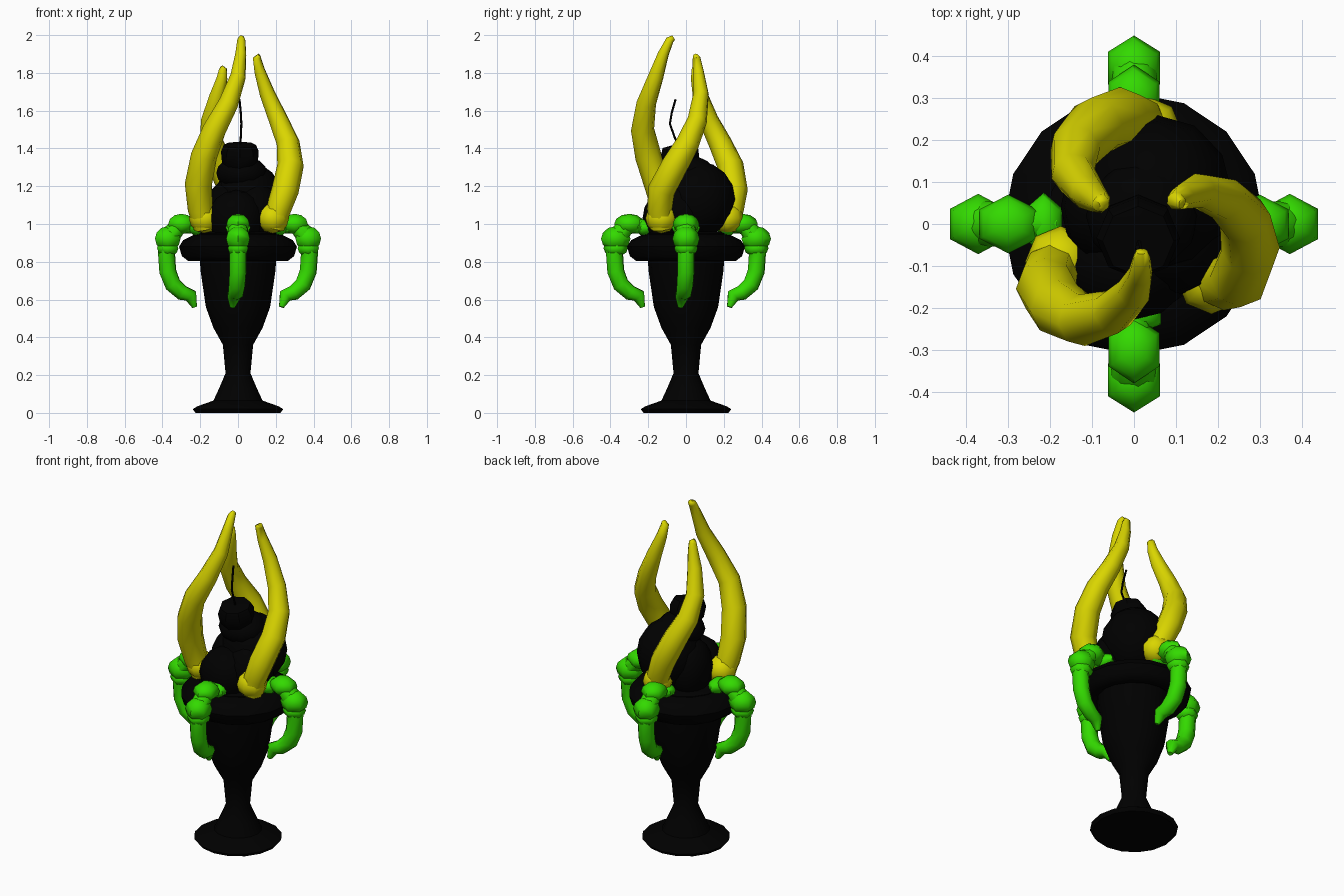
import bpy, bmesh, math
from mathutils import Vector, Matrix

cube = bpy.data.objects.get("Cube")
if cube:
    bpy.data.objects.remove(cube, do_unlink=True)


def material(name, rgb):
    m = bpy.data.materials.new(name)
    m.use_nodes = True
    m.diffuse_color = (*rgb, 1)
    m.node_tree.nodes["Principled BSDF"].inputs["Base Color"].default_value = (*rgb, 1)
    return m


black = material("black", (0, 0, 0))
yellow = material("yellow", (.7, .67, 0))
green = material("green", (.033, .7, 0))


def finish(name, bm, mat, angle=40):
    bmesh.ops.recalc_face_normals(bm, faces=bm.faces)
    mesh = bpy.data.meshes.new(name)
    bm.to_mesh(mesh)
    bm.free()
    mesh.materials.append(mat)
    ob = bpy.data.objects.new(name, mesh)
    bpy.context.collection.objects.link(ob)
    bpy.ops.object.select_all(action='DESELECT')
    ob.select_set(True)
    bpy.context.view_layer.objects.active = ob
    bpy.ops.object.shade_smooth_by_angle(angle=math.radians(angle))
    return ob


def skin(bm, rings):
    # bridge successive vertex loops and cap both ends
    n = len(rings[0])
    loops = [[bm.verts.new(p) for p in ring] for ring in rings]
    for a, b in zip(loops, loops[1:]):
        for i in range(n):
            j = (i + 1) % n
            bm.faces.new((a[i], a[j], b[j], b[i]))
    bm.faces.new(loops[0])
    bm.faces.new(loops[-1])


def circle(n):
    return [(math.cos(i * math.tau / n), math.sin(i * math.tau / n)) for i in range(n)]


def lathe(name, profile, mat, sides=16):
    bm = bmesh.new()
    skin(bm, [[(r * c, r * s, z) for c, s in circle(sides)] for r, z in profile])
    return finish(name, bm, mat)


def add_tube(bm, path, radii, sides):
    pts = [Vector(p) for p in path]
    rings = []
    side = None
    for i, p in enumerate(pts):
        t = (pts[min(i + 1, len(pts) - 1)] - pts[max(i - 1, 0)]).normalized()
        if side is None:
            side = t.orthogonal()
        side = (side - t * side.dot(t)).normalized()
        up = t.cross(side)
        rings.append([p + (side * c + up * s) * radii[i] for c, s in circle(sides)])
    skin(bm, rings)


def add_ball(bm, centre, size, u=8, v=6, turn=0):
    mat = (Matrix.Translation(centre) @ Matrix.Diagonal((*size, 1))
           @ Matrix.Rotation(turn, 4, 'Z'))
    bmesh.ops.create_uvsphere(bm, u_segments=u, v_segments=v, radius=1, matrix=mat)


# Footed glass and the topping swelling over its rim
lathe("goblet", [(.225, 0), (.24, .02), (.215, .035), (.13, .065), (.1, .13), (.066, .21),
                 (.08, .36), (.13, .45), (.17, .56), (.198, .75), (.212, .95), (.19, .96)], black)
lathe("collar", [(.19, .83), (.225, .805), (.265, .805), (.297, .83), (.312, .88),
                 (.29, .915), (.24, .94), (.19, .95)], black)

# Scoops, topping and cherry
for name, centre, size in (
        ("back_scoop", (.055, .07, 1.13), (.18, .19, .2)),
        ("front_scoop", (-.01, -.1, 1.03), (.15, .13, .15)),
        ("left_scoop", (.1, -.03, 1.06), (.13, .14, .16)),
        ("right_scoop", (-.06, .04, 1.06), (.115, .14, .17)),
        ("topping", (.02, .02, 1.27), (.135, .13, .09))):
    bm = bmesh.new()
    add_ball(bm, centre, size, 12, 8)
    finish(name, bm, black)

cherry = lathe("cherry", [(.06, -.09), (.095, -.04), (.1, .02), (.085, .055), (.02, .06)], black, 8)
cherry.location = (.01, -.03, 1.365)
cherry.rotation_euler.x = .2
bm = bmesh.new()
add_tube(bm, [(.01, -.035, 1.4), (.015, -.06, 1.46), (.018, -.085, 1.53), (.015, -.075, 1.59),
              (.008, -.055, 1.66)], [.006] * 5, 5)
finish("cherry_stem", bm, black)

# Three twisting horns, each with a swollen root
horn_radii = [.06, .066, .072, .07, .062, .053, .042, .03, .022, .014]
horns = {
    "right_horn": [(-.175, -.09, .98), (-.2, -.115, 1.08), (-.21, -.15, 1.21), (-.18, -.2, 1.36),
                   (-.125, -.23, 1.5), (-.05, -.21, 1.64), (0, -.16, 1.78), (.015, -.12, 1.9),
                   (.018, -.085, 1.975), (.018, -.065, 1.987)],
    "left_horn": [(.185, -.13, .98), (.215, -.14, 1.08), (.25, -.13, 1.18), (.278, -.06, 1.31),
                  (.265, .01, 1.43), (.215, .06, 1.55), (.155, .08, 1.69), (.115, .065, 1.81),
                  (.1, .055, 1.88), (.115, .05, 1.89)],
    "back_horn": [(.03, .22, .98), (.01, .24, 1.08), (-.03, .255, 1.18), (-.09, .235, 1.31),
                  (-.14, .18, 1.43), (-.145, .12, 1.55), (-.11, .075, 1.68), (-.085, .055, 1.77),
                  (-.08, .05, 1.82), (-.09, .045, 1.828)],
}
for name, path in horns.items():
    bm = bmesh.new()
    add_tube(bm, path, horn_radii, 8)
    x, y, z = path[0]
    add_ball(bm, (x, y, 1.03), (.085, .085, .08))
    finish(name, bm, yellow, 75)

# Four curling tentacle handles with knuckles
arm = [(.19, 0, .98), (.3, 0, 1), (.37, 0, .93), (.378, 0, .84), (.372, 0, .75),
       (.345, -.005, .68), (.295, -.012, .635), (.25, -.022, .62), (.23, -.03, .56)]
arm_radii = [.035, .05, .058, .047, .047, .046, .042, .038, .014]
knuckles = [((.215, 0, .98), (.05, .075, .045)), ((.3, 0, 1), (.08, .07, .054)),
            ((.372, 0, .922), (.078, .072, .066)), ((.372, 0, .872), (.065, .062, .045))]
for i, where in enumerate(("left", "back", "right", "front")):
    bm = bmesh.new()
    add_tube(bm, arm, arm_radii, 8)
    for centre, size in knuckles:
        add_ball(bm, centre, size, 6, 6, turn=math.pi / 6 * (i % 2))
    bmesh.ops.rotate(bm, verts=bm.verts, matrix=Matrix.Rotation(i * math.pi / 2, 3, 'Z'))
    finish(where + "_tentacle", bm, green, 60)
